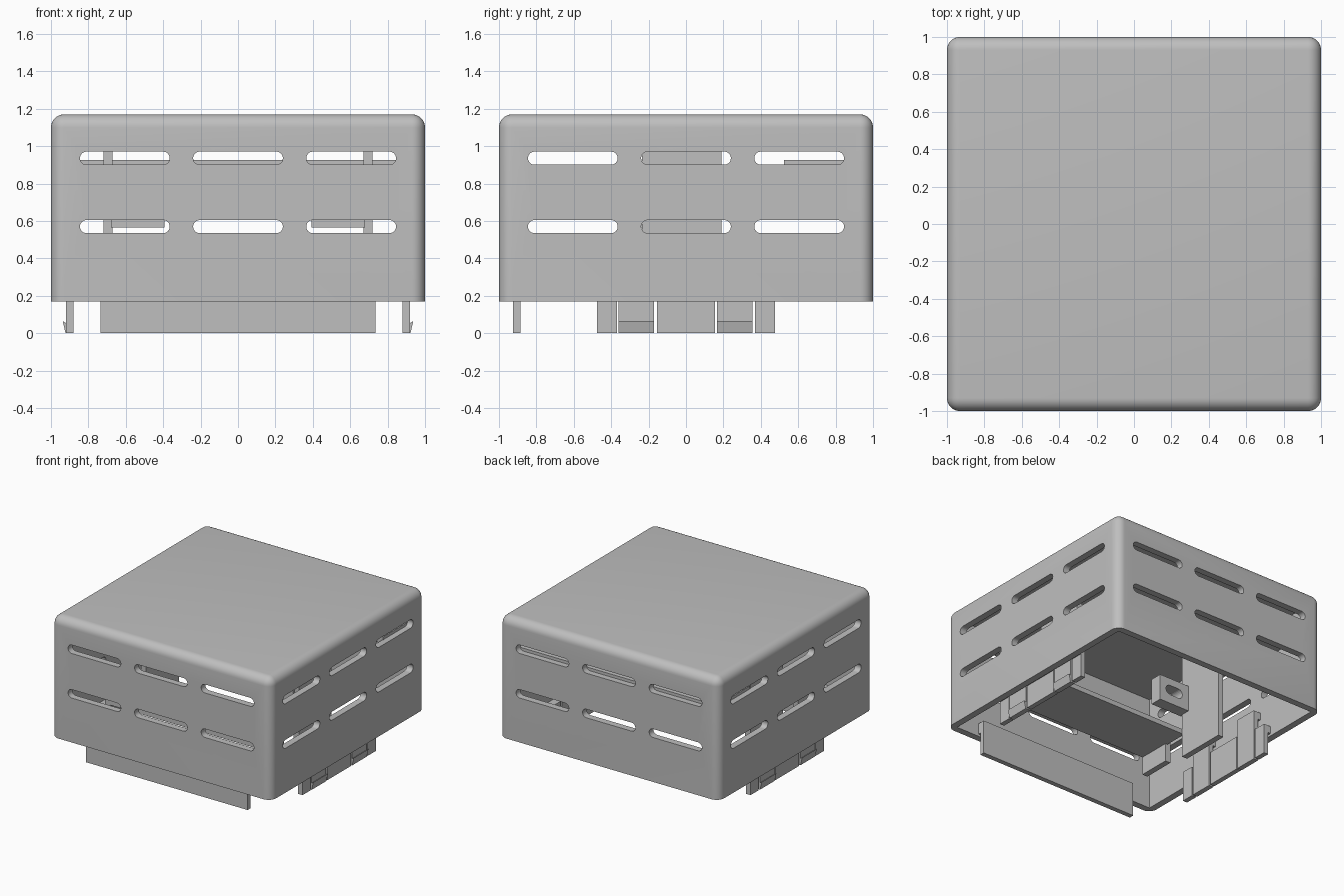
import bpy, bmesh, math

if "Cube" in bpy.data.objects:
    bpy.data.objects.remove(bpy.data.objects["Cube"])

grey = bpy.data.materials.new("plain grey")
grey.diffuse_color = (0.52, 0.52, 0.52, 1)
grey.use_nodes = True
grey.node_tree.nodes["Principled BSDF"].inputs["Base Color"].default_value = grey.diffuse_color


def finish(name, bm):
    bmesh.ops.recalc_face_normals(bm, faces=bm.faces)
    me = bpy.data.meshes.new(name)
    bm.to_mesh(me)
    bm.free()
    ob = bpy.data.objects.new(name, me)
    bpy.context.collection.objects.link(ob)
    me.materials.append(grey)
    return ob


def add_box(bm, x, y, z):
    geo = bmesh.ops.create_cube(bm, size=1)
    for v in geo["verts"]:
        for i, (a, b) in enumerate((x, y, z)):
            v.co[i] = a + (v.co[i] + 0.5) * (b - a)


def box(name, x, y, z):
    bm = bmesh.new()
    add_box(bm, x, y, z)
    return finish(name, bm)


def prism(name, points, axis, lo, hi):
    """Extrude a closed 2D outline along x (0) or y (1)."""
    bm = bmesh.new()
    verts = [bm.verts.new((lo, u, w) if axis == 0 else (u, lo, w)) for u, w in points]
    ext = bmesh.ops.extrude_face_region(bm, geom=[bm.faces.new(verts)])
    for v in ext["geom"]:
        if isinstance(v, bmesh.types.BMVert):
            v.co[axis] = hi
    return finish(name, bm)


def slot(name, c, z, length, height, axis, lo, hi):
    r, half = height / 2, length / 2 - height / 2
    pts = []
    for side, start in ((1, -90), (-1, 90)):
        for k in range(13):
            a = math.radians(start + 15 * k)
            pts.append((c + side * half + r * math.cos(a), z + r * math.sin(a)))
    return prism(name, pts, axis, lo, hi)


def cut(target, cutters):
    for c in cutters:
        c.hide_render = True
        m = target.modifiers.new("cut", "BOOLEAN")
        m.operation, m.solver, m.object = "DIFFERENCE", "EXACT", c
    bpy.context.view_layer.objects.active = target
    for m in list(target.modifiers):
        bpy.ops.object.modifier_apply(modifier=m.name)
    for c in cutters:
        bpy.data.objects.remove(c)


def mirror(ob):
    """Copy a part from +x to -x."""
    bm = bmesh.new()
    bm.from_mesh(ob.data)
    for v in bm.verts:
        v.co.x *= -1
    return finish(ob.name + "_left", bm)


# Rounded cover shell, open below
bm = bmesh.new()
add_box(bm, (-1, 1), (-1, 1), (0.17, 1.17))
edges = [e for e in bm.edges if max(v.co.z for v in e.verts) > 1]
bmesh.ops.bevel(bm, geom=edges, offset=0.07, segments=8, profile=0.5, affect="EDGES")
cover = finish("cover", bm)
cutters = [box("cavity", (-0.945, 0.945), (-0.945, 0.945), (0, 1.11))]
# Ventilation slots through all four walls
for z in (0.57, 0.936):
    for c in (-0.605, 0, 0.605):
        for axis in (0, 1):
            for lo, hi in ((-1.2, -0.8), (0.8, 1.2)):
                cutters.append(slot("slot_cutter", c, z, 0.48, 0.07, axis, lo, hi))
cut(cover, cutters)
bpy.ops.object.select_all(action="DESELECT")
cover.select_set(True)
bpy.context.view_layer.objects.active = cover
bpy.ops.object.shade_smooth_by_angle(angle=math.radians(30))

# Front locating lip with its mounting rib
box("front_lip", (-0.735, 0.735), (-0.925, -0.885), (0, 0.28))
box("lip_rib", (-0.735, 0.735), (-0.95, -0.92), (0.19, 0.28))

# Shelf along the back wall
box("back_shelf", (-0.95, 0.95), (0.525, 0.95), (0.87, 0.925))

# Tray plate between the side supports
box("tray_plate", (-0.69, 0.69), (-0.70, -0.235), (0.40, 0.44))

# Side parts, built on the right and mirrored
side = [box("hanging_wall", (0.67, 0.718), (-0.235, 0.19), (0.20, 1.12)),
        box("tray_flange", (0.67, 0.718), (-0.70, -0.43), (0.25, 0.46))]
bracket = box("bracket", (0.392, 0.68), (-0.26, -0.16), (0.565, 0.78))
cut(bracket, [slot("bracket_hole", 0.53, 0.68, 0.16, 0.08, 1, -0.4, 0)])
side.append(bracket)

# Edge tabs and the longer hooked clips
for name, y0, y1, top in (("tab_front", -0.475, -0.37, 0.25),
                          ("tab_middle", -0.155, 0.155, 0.28),
                          ("tab_back", 0.37, 0.475, 0.25)):
    side.append(box(name, (0.88, 0.92), (y0, y1), (0, top)))
    side.append(box(name + "_mount", (0.91, 0.95), (y0, y1), (0.19, top)))
hook = [(0.88, 0), (0.922, 0), (0.937, 0.065), (0.92, 0.055), (0.92, 0.42), (0.88, 0.42)]
for name, y0, y1 in (("clip_front", -0.36, -0.17), ("clip_back", 0.165, 0.355)):
    side.append(prism(name, hook, 1, y0, y1))
    side.append(box(name + "_mount", (0.91, 0.95), (y0, y1), (0.36, 0.42)))
for ob in side:
    mirror(ob)
